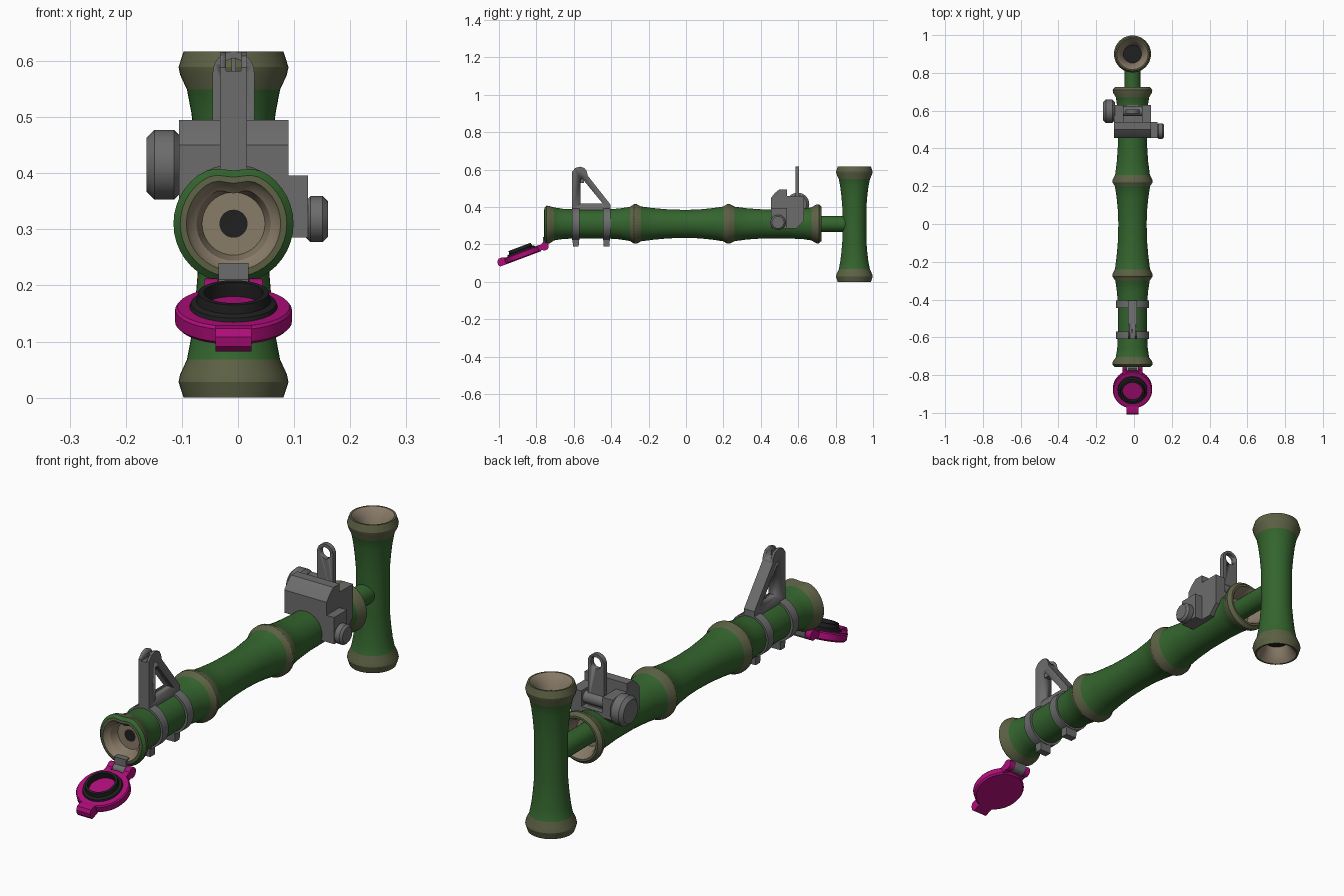
import bpy, bmesh, math
from mathutils import Matrix, Vector

if "Cube" in bpy.data.objects:
    bpy.data.objects.remove(bpy.data.objects["Cube"])

CX, BZ = -0.008, 0.31          # shared centre line, barrel height


def material(name, rgb):
    m = bpy.data.materials.new(name)
    m.diffuse_color = (*rgb, 1)
    m.use_nodes = True
    m.node_tree.nodes["Principled BSDF"].inputs["Base Color"].default_value = m.diffuse_color
    return m


GREEN = material("bamboo green", (0.034, 0.128, 0.027))
OLIVE = material("node olive", (0.108, 0.120, 0.058))
TAN = material("inner tan", (0.25, 0.20, 0.14))
GREY = material("metal grey", (0.15, 0.15, 0.15))
PINK = material("cap magenta", (0.42, 0.004, 0.19))
BLACK = material("rubber black", (0.014, 0.014, 0.014))
STALK = [GREEN, OLIVE, TAN, BLACK]


def finish(bm, name, mats, matrix=Matrix(), smooth=True):
    bmesh.ops.remove_doubles(bm, verts=bm.verts, dist=1e-5)
    bmesh.ops.recalc_face_normals(bm, faces=bm.faces)
    bm.transform(matrix)
    me = bpy.data.meshes.new(name)
    bm.to_mesh(me)
    bm.free()
    ob = bpy.data.objects.new(name, me)
    bpy.context.collection.objects.link(ob)
    for m in mats:
        me.materials.append(m)
    bpy.ops.object.select_all(action='DESELECT')
    ob.select_set(True)
    bpy.context.view_layer.objects.active = ob
    if smooth:
        bpy.ops.object.shade_smooth_by_angle(angle=math.radians(28))
    return ob


def lathe(name, profile, mats, matrix, n=40, closed=False):
    """Revolve (height, radius, material) points about z; material paints the span that follows."""
    bm = bmesh.new()
    rings = []
    for t, r, _ in profile:
        rings.append([bm.verts.new((r * math.cos(2 * math.pi * i / n),
                                    r * math.sin(2 * math.pi * i / n), t)) for i in range(n)])
    spans = len(rings) if closed else len(rings) - 1
    for k in range(spans):
        a, b = rings[k], rings[(k + 1) % len(rings)]
        for i in range(n):
            j = (i + 1) % n
            bm.faces.new((a[i], a[j], b[j], b[i])).material_index = profile[k][2]
    if not closed:
        for k in (0, -1):
            bm.faces.new(rings[k]).material_index = profile[k][2]
    return finish(bm, name, mats, matrix)


def at(x, y, z, rot=0, axis='X'):
    return Matrix.Translation((x, y, z)) @ Matrix.Rotation(math.radians(rot), 4, axis)


def rod_x(name, x0, x1, y, z, r, mat, bev=0.0, n=28):
    """Cylinder along x, with an optional chamfer at each end."""
    prof = [(x0, r - bev, 0), (x0 + bev, r, 0), (x1 - bev, r, 0), (x1, r - bev, 0)] if bev \
        else [(x0, r, 0), (x1, r, 0)]
    return lathe(name, prof, [mat], at(0, y, z, 90, 'Y'), n)


def prism(name, pts, x0, x1, mat, matrix=Matrix()):
    """Extrude a (y, z) outline along x."""
    bm = bmesh.new()
    f = bm.faces.new([bm.verts.new((x0, y, z)) for y, z in pts])
    ext = bmesh.ops.extrude_face_region(bm, geom=[f])["geom"]
    bmesh.ops.translate(bm, vec=(x1 - x0, 0, 0),
                        verts=[v for v in ext if isinstance(v, bmesh.types.BMVert)])
    return finish(bm, name, [mat], matrix)


def box(name, x0, x1, y0, y1, z0, z1, mat, matrix=Matrix()):
    return prism(name, [(y0, z0), (y1, z0), (y1, z1), (y0, z1)], x0, x1, mat, matrix)


def cut(ob, cutter):
    mod = ob.modifiers.new("cut", 'BOOLEAN')
    mod.operation, mod.solver, mod.object = 'DIFFERENCE', 'EXACT', cutter
    bpy.ops.object.select_all(action='DESELECT')
    bpy.context.view_layer.objects.active = ob
    ob.select_set(True)
    bpy.ops.object.modifier_apply(modifier=mod.name)
    bpy.data.objects.remove(cutter)


# Main barrel: hollow ends, two nodes, swollen rims
barrel = lathe("barrel", [
    (-0.70, 0.024, 3), (-0.70, 0.025, 2), (-0.70, 0.056, 2), (-0.735, 0.066, 2), (-0.745, 0.078, 2),
    (-0.758, 0.084, 1), (-0.757, 0.095, 0), (-0.745, 0.107, 1), (-0.728, 0.104, 1), (-0.705, 0.088, 0),
    (-0.66, 0.081, 0), (-0.58, 0.077, 0), (-0.44, 0.077, 0), (-0.36, 0.082, 0), (-0.30, 0.091, 1),
    (-0.278, 0.106, 1), (-0.265, 0.106, 1), (-0.24, 0.093, 0), (-0.17, 0.084, 0), (-0.09, 0.077, 0),
    (0.0, 0.075, 0), (0.07, 0.077, 0), (0.14, 0.084, 0), (0.20, 0.093, 1), (0.22, 0.106, 1),
    (0.233, 0.106, 1), (0.26, 0.092, 0), (0.33, 0.083, 0), (0.42, 0.077, 0), (0.54, 0.077, 0),
    (0.63, 0.082, 0), (0.67, 0.088, 1), (0.695, 0.103, 1), (0.71, 0.105, 1), (0.724, 0.092, 1),
    (0.724, 0.083, 2), (0.70, 0.070, 2), (0.65, 0.058, 2)], STALK, at(CX, 0, BZ, -90))
# Small sighting dip in the top of the muzzle
for v in barrel.data.vertices:
    if v.co.y < -0.72 and v.co.z > BZ:
        a = math.atan2(v.co.x - CX, v.co.z - BZ)
        v.co.z -= 0.012 * math.exp(-(a / 0.3) ** 2)

# Connecting stem and upright grip
lathe("stem", [(0.64, 0.042, 0), (0.86, 0.042, 0)], STALK, at(CX, 0, BZ, -90), 28)
half = [(0.06, 0.040, 3), (0.06, 0.048, 2), (0.03, 0.058, 2), (0.008, 0.074, 2), (0.0, 0.082, 1),
        (0.0, 0.089, 1), (0.028, 0.098, 1), (0.042, 0.095, 1), (0.068, 0.083, 0), (0.11, 0.075, 0),
        (0.16, 0.069, 0), (0.22, 0.064, 0)]
H = 0.617
grip = half + [(H - half[i][0], half[i][1], half[max(i - 1, 0)][2])
               for i in range(len(half) - 1, -1, -1)]
lathe("grip", grip, STALK, at(CX, 0.90, 0))

# Front sight clamps
for y in (-0.589, -0.425):
    lathe("front_clamp", [(-0.02, 0.072, 0), (-0.02, 0.087, 0), (0.02, 0.087, 0), (0.02, 0.072, 0)],
          [GREY], at(CX, y, BZ, -90), closed=True)
    prism("clamp_lug", [(y - 0.019, 0.24), (y + 0.019, 0.24), (y + 0.015, 0.19), (y - 0.015, 0.19)],
          CX - 0.026, CX + 0.026, GREY)

# Front sight triangle with an open window and a forked top
sight = prism("front_sight", [(-0.609, 0.385), (-0.609, 0.588), (-0.592, 0.609), (-0.566, 0.616),
                              (-0.542, 0.608), (-0.529, 0.588), (-0.527, 0.57), (-0.405, 0.415),
                              (-0.405, 0.385)], CX - 0.024, CX + 0.024, GREY)
cut(sight, prism("window_cutter", [(-0.565, 0.418), (-0.565, 0.55), (-0.553, 0.55), (-0.445, 0.418)],
                 CX - 0.1, CX + 0.1, GREY))
cut(sight, box("slot_cutter", CX - 0.013, CX + 0.013, -0.7, -0.5, 0.582, 0.7, GREY))
box("front_sight_pin", CX - 0.004, CX + 0.004, -0.575, -0.557, 0.575, 0.605, GREY)
box("sight_pin_foot", CX - 0.012, CX + 0.012, -0.57, -0.545, 0.53, 0.56, GREY)

# Rear sight base: cross bar, side plates and right step
prism("rear_bar", [(0.455, 0.355), (0.455, 0.45), (0.475, 0.475), (0.50, 0.495), (0.54, 0.495),
                   (0.54, 0.355)], -0.105, 0.09, GREY)
prism("rear_step", [(0.455, 0.285), (0.455, 0.396), (0.54, 0.396), (0.54, 0.285)], 0.05, 0.125, GREY)
prism("rear_plate_right", [(0.50, 0.285), (0.59, 0.285), (0.63, 0.325), (0.63, 0.46), (0.53, 0.46)],
      0.042, 0.09, GREY)
prism("rear_plate_left", [(0.53, 0.355), (0.61, 0.355), (0.63, 0.375), (0.63, 0.46), (0.53, 0.46)],
      -0.105, -0.055, GREY)
box("rear_floor", -0.06, 0.05, 0.53, 0.63, 0.36, 0.395, GREY)
rod_x("rear_axle", -0.06, 0.05, 0.597, 0.425, 0.025, GREY)
rod_x("elevation_knob", -0.163, -0.10, 0.597, 0.415, 0.062, GREY, 0.014)
rod_x("windage_knob", 0.12, 0.16, 0.492, 0.318, 0.041, GREY, 0.009)

# Rear sight leaf with peep hole
arch = [(CX + 0.037 * math.cos(math.pi * i / 16), 0.58 + 0.037 * math.sin(math.pi * i / 16))
        for i in range(17)]
leaf = prism("rear_leaf", arch + [(CX - 0.037, 0.39), (CX + 0.037, 0.39)], -0.010, 0.010, GREY,
             at(0, 0.595, 0, 90, 'Z'))
# the quarter turn reverses x, so recentre the leaf on the barrel
for v in leaf.data.vertices:
    v.co.x += 2 * CX
cut(leaf, lathe("peep_cutter", [(0.5, 0.024, 0), (0.7, 0.024, 0)], [GREY],
                at(CX, 0, 0.58, -90), 24))

# Cap hinge under the muzzle
box("hinge_leaf", CX - 0.027, CX + 0.027, -0.765, -0.735, 0.19, 0.24, GREY)
rod_x("hinge_knuckle", CX - 0.027, CX + 0.027, -0.757, 0.19, 0.022, GREY, n=20)

# Open cap, tilted down in front
T = at(CX, -0.868, 0.129, 20.5)
lathe("cap", [(0, 0.098, 0), (0.006, 0.104, 0), (0.030, 0.104, 0), (0.035, 0.100, 0)], [PINK], T)
lathe("cap_seal", [(0.033, 0.079, 0), (0.042, 0.076, 0), (0.046, 0.066, 0), (0.062, 0.063, 0),
                   (0.062, 0.053, 0), (0.033, 0.053, 0)], [BLACK], T, closed=True)
prism("cap_tab", [(-0.09, 0.0), (-0.134, 0.0), (-0.141, 0.012), (-0.139, 0.030), (-0.128, 0.042),
                  (-0.112, 0.042), (-0.09, 0.034)], -0.032, 0.032, PINK, T)
for s in (-1, 1):
    a, b = sorted((s * 0.028, s * 0.052))
    box("cap_arm", a, b, 0.075, 0.125, 0.004, 0.034, PINK, T)
    rod_x("cap_knuckle", CX + a, CX + b, -0.757, 0.19, 0.022, PINK, n=20)
